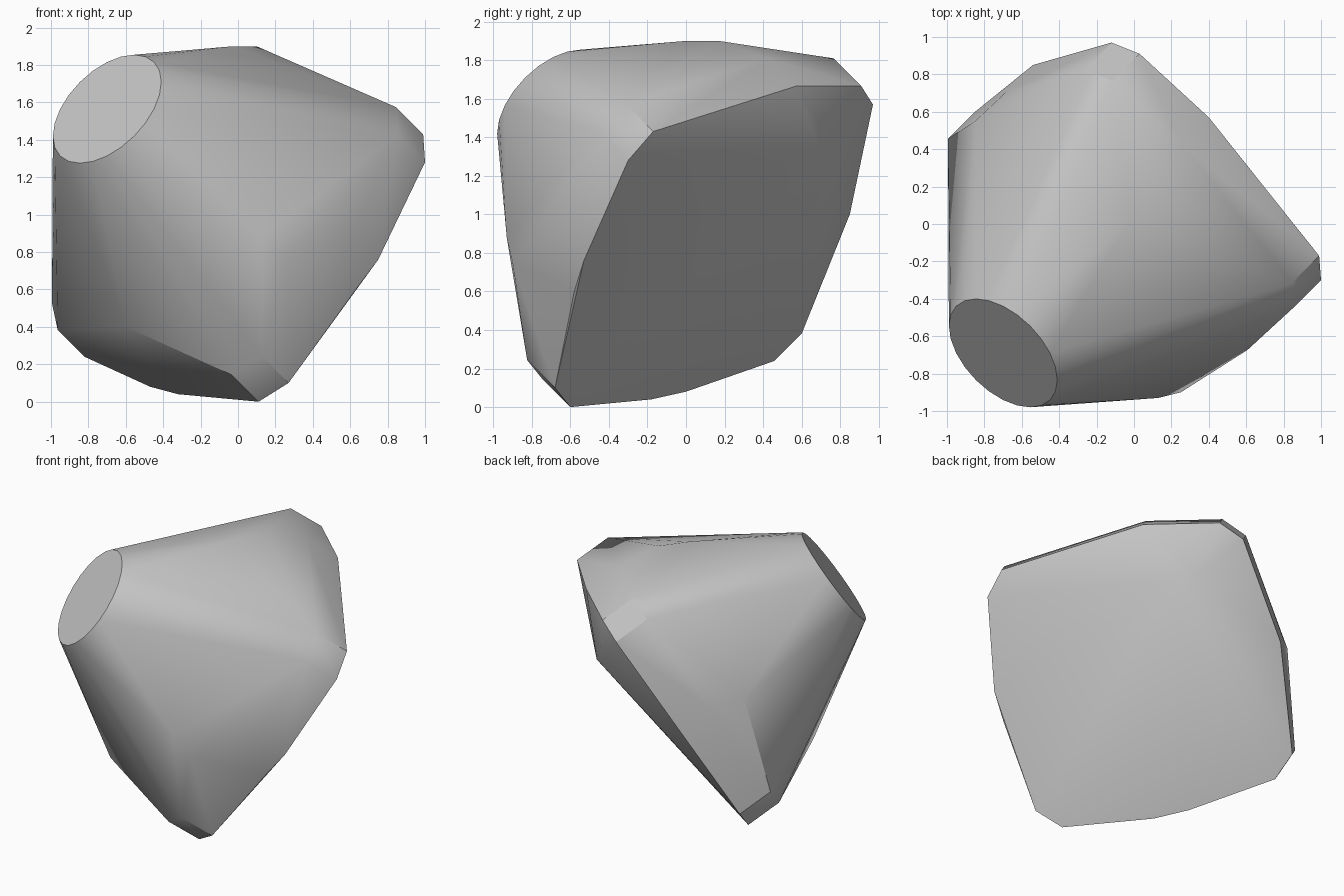
import bpy, bmesh, math
from mathutils import Vector

cube = bpy.data.objects.get("Cube")
if cube:
    bpy.data.objects.remove(cube, do_unlink=True)

# single grey stone material
GREY = (0.55, 0.55, 0.55, 1.0)
mat = bpy.data.materials.new("stone_grey")
mat.use_nodes = True
mat.diffuse_color = GREY
mat.node_tree.nodes["Principled BSDF"].inputs["Base Color"].default_value = GREY

axis = Vector((-1, -1, 1)).normalized()
bm = bmesh.new()

# rim of the broad back side, with each point repeated forward as a thick edge
rim = [(0.99, -0.17, 1.43), (1.0, -0.3, 1.28),
       (0.75, -0.53, 0.76), (0.63, -0.58, 0.6),
       (0.27, -0.68, 0.1), (0.11, -0.6, 0.0),
       (-0.32, -0.18, 0.04), (-0.47, 0.0, 0.08),
       (-0.82, 0.46, 0.24), (-0.85, 0.6, 0.38),
       (-0.54, 0.85, 1.0),
       (-0.12, 0.97, 1.57), (0.03, 0.91, 1.665), (0.4, 0.57, 1.665)]
for p in rim:
    bm.verts.new(p)
    bm.verts.new(Vector(p) + axis * 0.25)

# shallow peak on the back side
for p in [(0.21, 0.72, 1.26), (0.13, 0.8, 1.29)]:
    bm.verts.new(p)

# shoulders that swell between the corners
for p in [(0.1, 0.17, 1.9), (-0.03, 0.0, 1.9), (0.25, -0.9, 0.75),
          (0.13, -0.93, 0.88), (-0.6, -0.6, 0.4), (-0.85, 0.55, 1.2)]:
    bm.verts.new(p)

# round flat end
centre = Vector((-0.7, -0.69, 1.565))
side = axis.orthogonal().normalized()
other = axis.cross(side)
SIDES = 24
for i in range(SIDES):
    a = math.tau * i / SIDES
    bm.verts.new(centre + 0.355 * (side * math.cos(a) + other * math.sin(a)))

# wrap the points into one solid and merge flat areas
hull = bmesh.ops.convex_hull(bm, input=bm.verts[:])
loose = [v for v in bm.verts if not v.link_faces]
bmesh.ops.delete(bm, geom=loose, context='VERTS')
bmesh.ops.dissolve_limit(bm, angle_limit=math.radians(1.5),
                         verts=bm.verts[:], edges=bm.edges[:])
bmesh.ops.recalc_face_normals(bm, faces=bm.faces[:])

mesh = bpy.data.meshes.new("rock")
bm.to_mesh(mesh)
bm.free()
mesh.materials.append(mat)
rock = bpy.data.objects.new("rock", mesh)
bpy.context.collection.objects.link(rock)

# soft sides, sharp rims
for ob in bpy.context.selected_objects:
    ob.select_set(False)
rock.select_set(True)
bpy.context.view_layer.objects.active = rock
bpy.ops.object.shade_smooth_by_angle(angle=math.radians(35))
